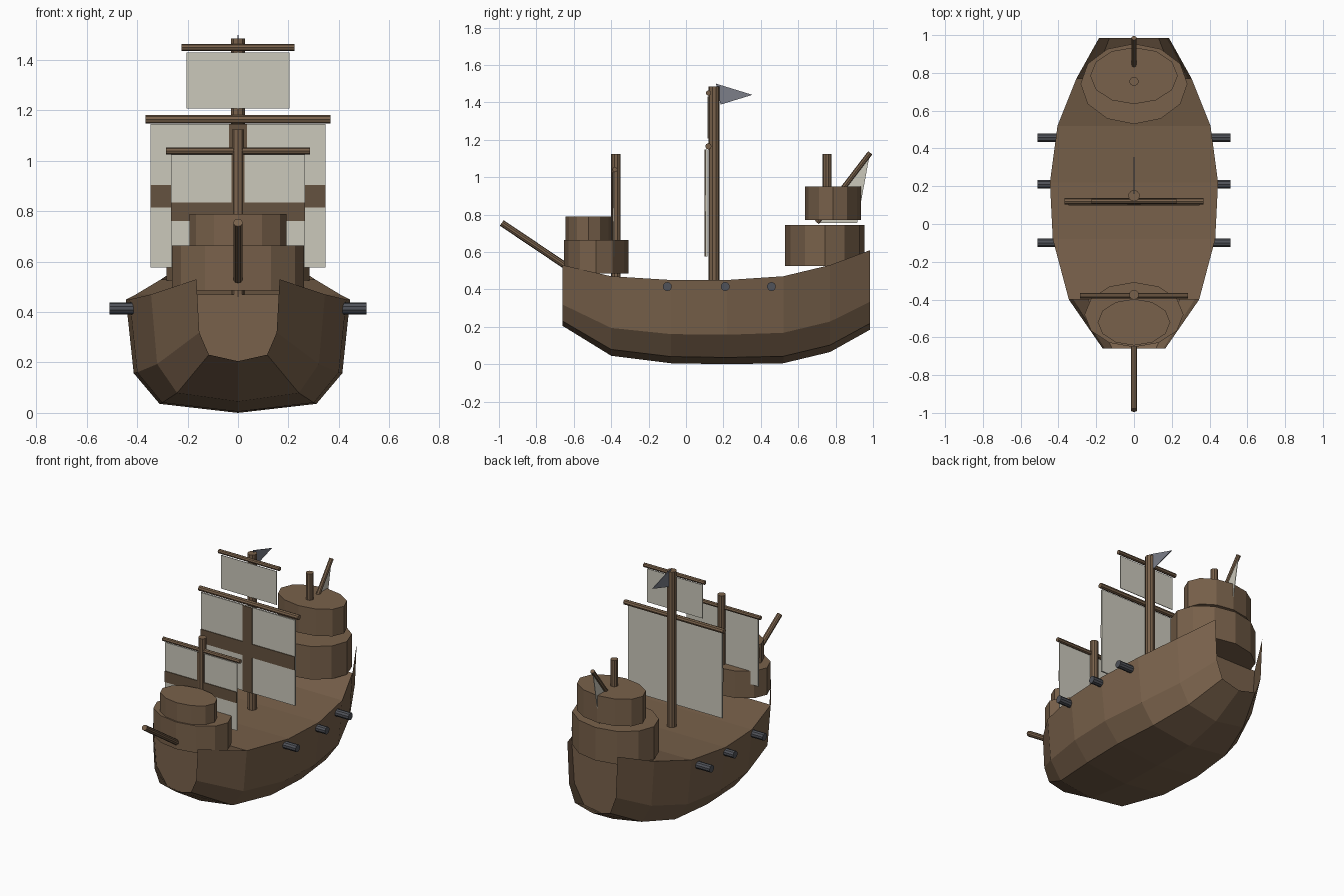
import bpy, bmesh, math
from mathutils import Vector

if "Cube" in bpy.data.objects:
    bpy.data.objects.remove(bpy.data.objects["Cube"])


def mat(name, r, g, b):
    m = bpy.data.materials.new(name)
    m.diffuse_color = (r, g, b, 1)
    m.use_nodes = True
    m.node_tree.nodes["Principled BSDF"].inputs["Base Color"].default_value = m.diffuse_color
    return m


WOOD = mat("wood", 0.19, 0.12, 0.07)
DARK = mat("dark_wood", 0.13, 0.085, 0.05)
CLOTH = mat("sail_cloth", 0.60, 0.58, 0.50)
IRON = mat("iron", 0.08, 0.085, 0.10)
FLAG = mat("flag_cloth", 0.20, 0.21, 0.25)


def finish(name, bm, material):
    me = bpy.data.meshes.new(name)
    bm.to_mesh(me)
    bm.free()
    me.materials.append(material)
    ob = bpy.data.objects.new(name, me)
    bpy.context.collection.objects.link(ob)
    return ob


def rod(name, a, b, r, material=WOOD, sides=10, r2=None):
    """Cylinder from point a to point b."""
    a, b = Vector(a), Vector(b)
    bm = bmesh.new()
    bmesh.ops.create_cone(bm, cap_ends=True, segments=sides, radius1=r,
                          radius2=r if r2 is None else r2, depth=(b - a).length)
    ob = finish(name, bm, material)
    ob.rotation_mode = 'QUATERNION'
    ob.rotation_quaternion = (b - a).to_track_quat('Z', 'Y')
    ob.location = (a + b) / 2
    return ob


def castle(name, y, rx, ry, z0, z1):
    """Oval twelve-sided platform."""
    bm = bmesh.new()
    bmesh.ops.create_cone(bm, cap_ends=True, segments=12, radius1=1, radius2=1, depth=1)
    bmesh.ops.scale(bm, vec=(rx, ry, z1 - z0), verts=bm.verts)
    bmesh.ops.translate(bm, vec=(0, y, (z0 + z1) / 2), verts=bm.verts)
    return finish(name, bm, WOOD)


def panel(name, hx, y, z0, z1, thick, material):
    """Thin upright box, centred on x = 0."""
    bm = bmesh.new()
    bmesh.ops.create_cube(bm, size=1)
    bmesh.ops.scale(bm, vec=(2 * hx, thick, z1 - z0), verts=bm.verts)
    bmesh.ops.translate(bm, vec=(0, y, (z0 + z1) / 2), verts=bm.verts)
    return finish(name, bm, material)


def triangle(name, pts, material):
    """Flat triangle in the plane x = 0, points as (y, z)."""
    bm = bmesh.new()
    f = bm.faces.new([bm.verts.new((-0.002, y, z)) for y, z in pts])
    ext = bmesh.ops.extrude_face_region(bm, geom=[f])
    bmesh.ops.translate(bm, vec=(0.004, 0, 0),
                        verts=[v for v in ext['geom'] if isinstance(v, bmesh.types.BMVert)])
    bmesh.ops.recalc_face_normals(bm, faces=bm.faces)
    return finish(name, bm, material)


# Hull: stations of (y, half width, keel height, rail height)
stations = [(-0.66, 0.165, 0.205, 0.53), (-0.40, 0.345, 0.045, 0.47),
            (-0.08, 0.43, 0.005, 0.45), (0.22, 0.445, 0.0, 0.45),
            (0.52, 0.405, 0.005, 0.47), (0.77, 0.305, 0.065, 0.53),
            (0.985, 0.185, 0.185, 0.61)]
section = [(-1, 1), (-0.93, 0.35), (-0.70, 0.08), (0, 0), (0.70, 0.08), (0.93, 0.35), (1, 1)]
bm = bmesh.new()
rings = [[bm.verts.new((u * w, y, k + v * (t - k))) for u, v in section]
         for y, w, k, t in stations]
for a, b in zip(rings, rings[1:]):
    for i in range(len(section) - 1):
        bm.faces.new((a[i], a[i + 1], b[i + 1], b[i]))
# Deck and the bulkheads below its ends; bow and stern stay open
for a, b in zip(rings[1:5], rings[2:6]):
    bm.faces.new((a[0], b[0], b[-1], a[-1]))
bm.faces.new(rings[1])
bm.faces.new(rings[5][::-1])
finish("hull", bm, WOOD)

# Fore and stern castles
castle("fore_castle_lower", -0.48, 0.262, 0.172, 0.485, 0.665)
castle("fore_castle_upper", -0.52, 0.192, 0.123, 0.665, 0.79)
castle("stern_castle_lower", 0.742, 0.283, 0.213, 0.525, 0.745)
castle("stern_castle_upper", 0.785, 0.232, 0.15, 0.77, 0.95)

# Masts and bowsprit
rod("main_mast", (0, 0.15, 0.44), (0, 0.15, 1.485), 0.03)
rod("fore_mast", (0, -0.375, 0.46), (0, -0.375, 1.125), 0.026)
rod("stern_mast", (0, 0.755, 0.94), (0, 0.755, 1.125), 0.024)
rod("bowsprit", (0, -0.985, 0.755), (0, -0.65, 0.53), 0.018)

# Yards: (name, half length, y, z, radius)
for n, h, y, z, r in [("main_yard", 0.367, 0.12, 1.165, 0.017),
                      ("top_yard", 0.224, 0.12, 1.45, 0.014),
                      ("fore_yard", 0.285, -0.38, 1.04, 0.014)]:
    rod(n, (-h, y, z), (h, y, z), r, sides=8)

# Square sails with a cross on the front of the two larger ones
panel("main_sail", 0.347, 0.109, 0.577, 1.147, 0.01, CLOTH)
panel("main_sail_band", 0.347, 0.102, 0.815, 0.905, 0.006, DARK)
panel("main_sail_stripe", 0.035, 0.102, 0.577, 1.147, 0.006, DARK)
panel("top_sail", 0.205, 0.117, 1.207, 1.43, 0.004, CLOTH)
panel("fore_sail", 0.265, -0.385, 0.577, 1.025, 0.006, CLOTH)
panel("fore_sail_band", 0.265, -0.39, 0.762, 0.835, 0.006, DARK)
panel("fore_sail_stripe", 0.026, -0.39, 0.577, 1.025, 0.006, DARK)

# Slanted stern yard with its triangular sail, and the flag
rod("stern_yard", (0, 0.70, 0.758), (0, 0.985, 1.13), 0.014, sides=8)
triangle("stern_sail", [(0.70, 0.755), (0.915, 0.755), (0.983, 1.125)], CLOTH)
triangle("flag", [(0.16, 1.50), (0.185, 1.388), (0.355, 1.44)], FLAG)

# Cannons, three per side
for side, s in (("right", 1), ("left", -1)):
    for i, y in enumerate((-0.10, 0.21, 0.457)):
        rod(f"cannon_{side}_{i + 1}", (s * 0.38, y, 0.415), (s * 0.51, y, 0.415), 0.024, IRON)
